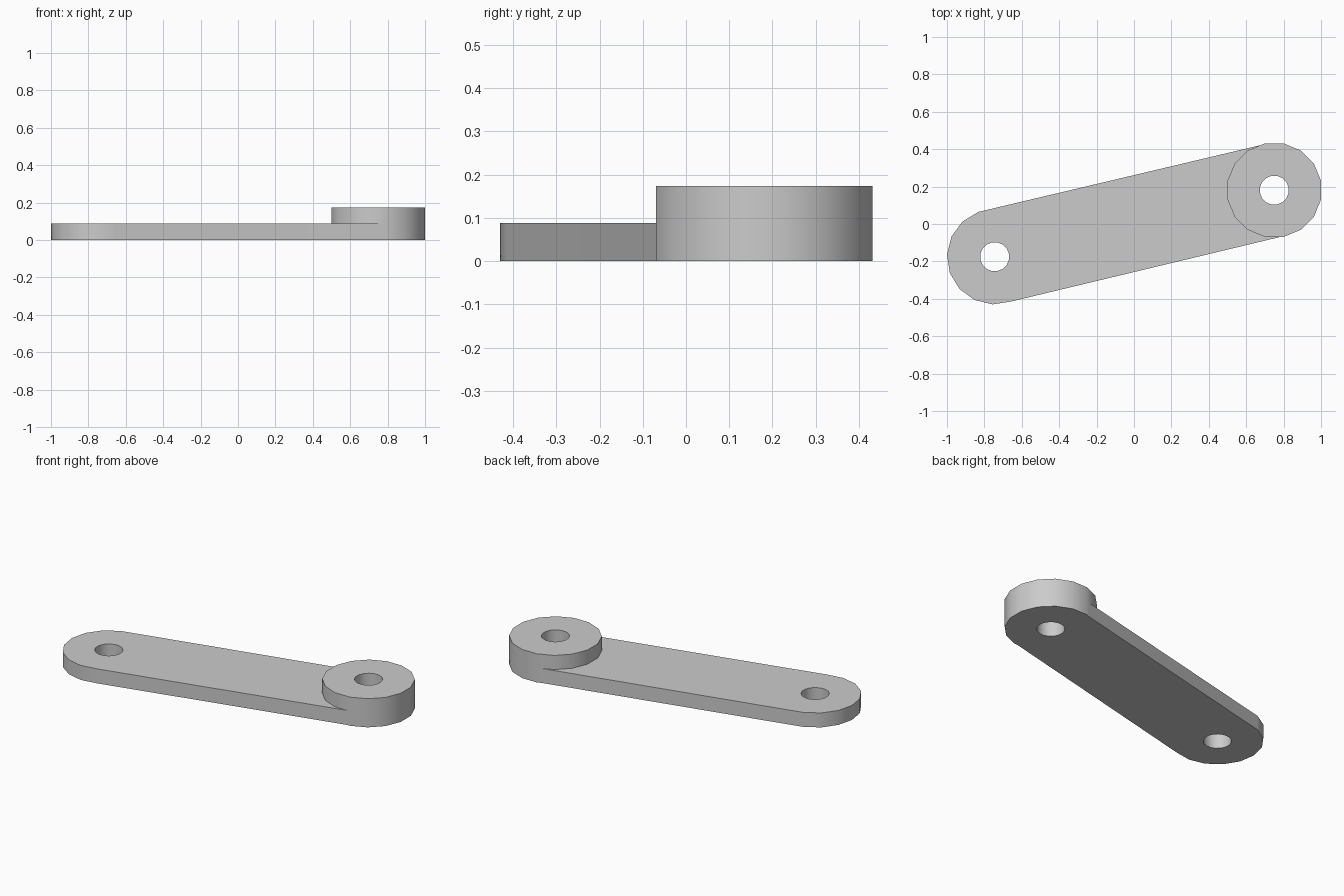
import bpy
import bmesh
from math import cos, sin, radians

if "Cube" in bpy.data.objects:
    bpy.data.objects.remove(bpy.data.objects["Cube"], do_unlink=True)

SIDES = 16
STEP = 360 / SIDES
ROUND_END = (-0.745, -0.175)
BOSS_END = (0.75, 0.181)
RADIUS = 0.255
BAR_HEIGHT = 0.088
BOSS_HEIGHT = 0.174

grey = bpy.data.materials.new("plain grey")
grey.use_nodes = True
grey.diffuse_color = (0.6, 0.6, 0.6, 1)
grey.node_tree.nodes["Principled BSDF"].inputs["Base Color"].default_value = (0.6, 0.6, 0.6, 1)


def arc(center, radius, start, count):
    """Points on a circle, one every STEP degrees."""
    angles = [radians(start + i * STEP) for i in range(count)]
    return [(center[0] + radius * cos(a), center[1] + radius * sin(a)) for a in angles]


def prism(name, outline, bottom, top):
    """Solid extruded upward from a flat outline."""
    bm = bmesh.new()
    face = bm.faces.new([bm.verts.new((x, y, bottom)) for x, y in outline])
    extruded = bmesh.ops.extrude_face_region(bm, geom=[face], use_keep_orig=True)
    moved = [g for g in extruded["geom"] if isinstance(g, bmesh.types.BMVert)]
    bmesh.ops.translate(bm, verts=moved, vec=(0, 0, top - bottom))
    bmesh.ops.recalc_face_normals(bm, faces=bm.faces)
    mesh = bpy.data.meshes.new(name)
    bm.to_mesh(mesh)
    bm.free()
    mesh.materials.append(grey)
    obj = bpy.data.objects.new(name, mesh)
    bpy.context.collection.objects.link(obj)
    return obj


def combine(target, tool, operation):
    """Apply a boolean and discard the tool."""
    tool.hide_render = True
    mod = target.modifiers.new(operation.lower(), "BOOLEAN")
    mod.operation = operation
    mod.solver = "EXACT"
    mod.object = tool
    bpy.ops.object.modifier_apply(modifier=mod.name)
    bpy.data.objects.remove(tool, do_unlink=True)


# Flat bar with a rounded end on each side
half = SIDES // 2 + 1
outline = arc(ROUND_END, RADIUS, 110.1, half) + arc(BOSS_END, RADIUS - 0.004, -78.75, half)
link_arm = prism("link_arm", outline, 0, BAR_HEIGHT)
bpy.ops.object.select_all(action="DESELECT")
link_arm.select_set(True)
bpy.context.view_layer.objects.active = link_arm

# Raised boss
boss = prism("boss", arc(BOSS_END, RADIUS, STEP / 2, SIDES), 0, BOSS_HEIGHT)
combine(link_arm, boss, "UNION")

# Pin holes
for center in (ROUND_END, BOSS_END):
    hole = prism("hole_cutter", arc(center, 0.078, STEP / 2, SIDES), -0.1, 0.3)
    combine(link_arm, hole, "DIFFERENCE")

# Smooth round walls, crisp rims and flat long sides
bpy.ops.object.shade_smooth_by_angle(angle=radians(30))
weighted = link_arm.modifiers.new("flat sides", "WEIGHTED_NORMAL")
weighted.keep_sharp = True
